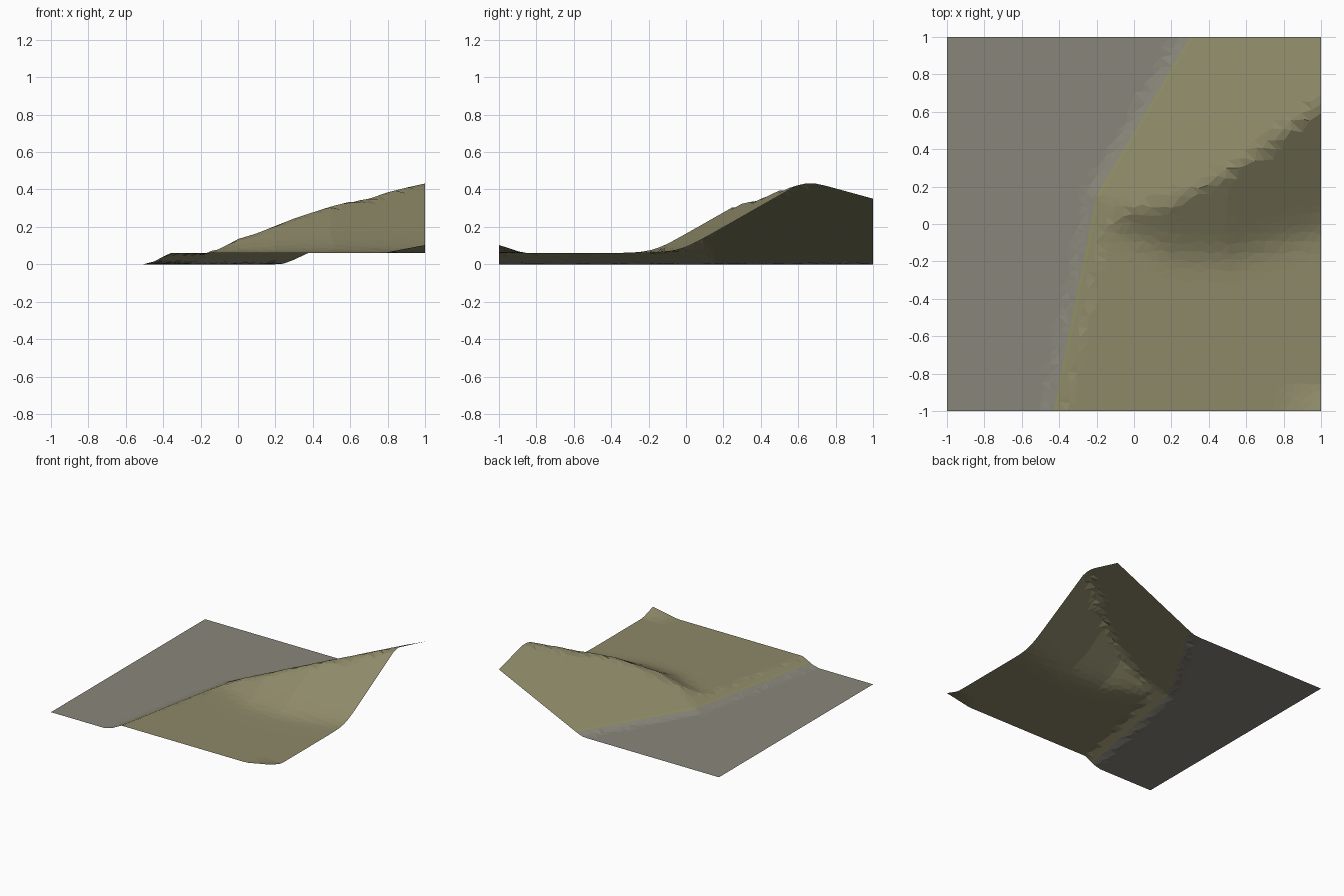
import bpy, bmesh, math, random
from mathutils import Vector

if "Cube" in bpy.data.objects:
    bpy.data.objects.remove(bpy.data.objects["Cube"])

# Shoreline: two straight runs, each as (point, unit normal toward land)
A, B, C = Vector((-0.43, -1)), Vector((-0.2, 0.15)), Vector((0.3, 1))
def run(p, q):
    t = (q - p).normalized()
    return p, Vector((t.y, -t.x))
RUNS = [run(A, B), run(B, C)]

# Foot of the steep face (x, y) and crest height (x, z)
TOE = [(-1, 0.15), (-0.2, 0.05), (0, -0.06), (0.2, -0.16), (0.5, -0.18), (0.75, -0.11), (1, -0.04)]
CREST = [(-1, 0.062), (-0.18, 0.065), (-0.1, 0.08), (0, 0.135), (0.1, 0.165), (0.2, 0.205), (0.3, 0.245),
         (0.5, 0.31), (0.6, 0.335), (0.7, 0.35), (0.8, 0.385), (0.9, 0.41), (1, 0.432)]

def interp(table, x):
    for (x0, v0), (x1, v1) in zip(table, table[1:]):
        if x <= x1:
            return v0 + (v1 - v0) * (x - x0) / (x1 - x0)
    return table[-1][1]

def softplus(v, k):
    return k * math.log1p(math.exp(max(-30, min(30, v / k)))) if v < 30 * k else v

def inland(x, y):
    return min((Vector((x, y)) - p).dot(n) for p, n in RUNS)

def height(x, y):
    bank = softplus(0.025 + 0.54 * inland(x, y), 0.006)
    face = 0.061 + softplus(0.57 * (y - interp(TOE, x)), 0.025)
    corner = 0.042 * max(0, 1 - (1 - x) / 0.22) * max(0, 1 - (y + 1) / 0.13)
    z = min(bank, face, interp(CREST, x)) + corner
    return z if z > 0.002 else 0.0

def sheet(name, lo, hi, color):
    """Irregular triangulated sheet kept where lo < distance inland < hi."""
    random.seed(4)
    bm = bmesh.new()
    n = 40
    bmesh.ops.create_grid(bm, x_segments=n, y_segments=n, size=1)
    for v in bm.verts:
        for i in (0, 1):
            if abs(v.co[i]) < 0.99:
                v.co[i] += random.uniform(-0.012, 0.012)
    bmesh.ops.triangulate(bm, faces=bm.faces[:], quad_method='SHORT_EDGE')
    # Cut along the shoreline bounds so colour borders are straight
    for d in (lo, hi):
        if abs(d) < 1:
            for p, nrm in RUNS:
                bmesh.ops.bisect_plane(bm, geom=bm.verts[:] + bm.edges[:] + bm.faces[:], dist=1e-5,
                                       plane_co=(p + nrm * d).to_3d(), plane_no=nrm.to_3d())
    drop = [f for f in bm.faces if not lo < inland(*f.calc_center_median().xy) < hi]
    bmesh.ops.delete(bm, geom=drop, context='FACES')
    bmesh.ops.triangulate(bm, faces=bm.faces[:])
    for v in bm.verts:
        v.co.z = height(v.co.x, v.co.y)
    for f in bm.faces:
        if f.normal.z < 0:
            f.normal_flip()
    me = bpy.data.meshes.new(name)
    bm.to_mesh(me)
    bm.free()
    ob = bpy.data.objects.new(name, me)
    bpy.context.collection.objects.link(ob)
    mat = bpy.data.materials.new(name + "_color")
    mat.diffuse_color = (*color, 1)
    mat.use_nodes = True
    mat.node_tree.nodes["Principled BSDF"].inputs["Base Color"].default_value = mat.diffuse_color
    me.materials.append(mat)

# Grey low ground, thin grassy rim, olive hill with its ridge
sheet("low_ground", -9, 0, (0.25, 0.24, 0.195))
sheet("bank_rim", 0, 0.015, (0.27, 0.27, 0.12))
sheet("hillside", 0.015, 9, (0.27, 0.25, 0.14))
